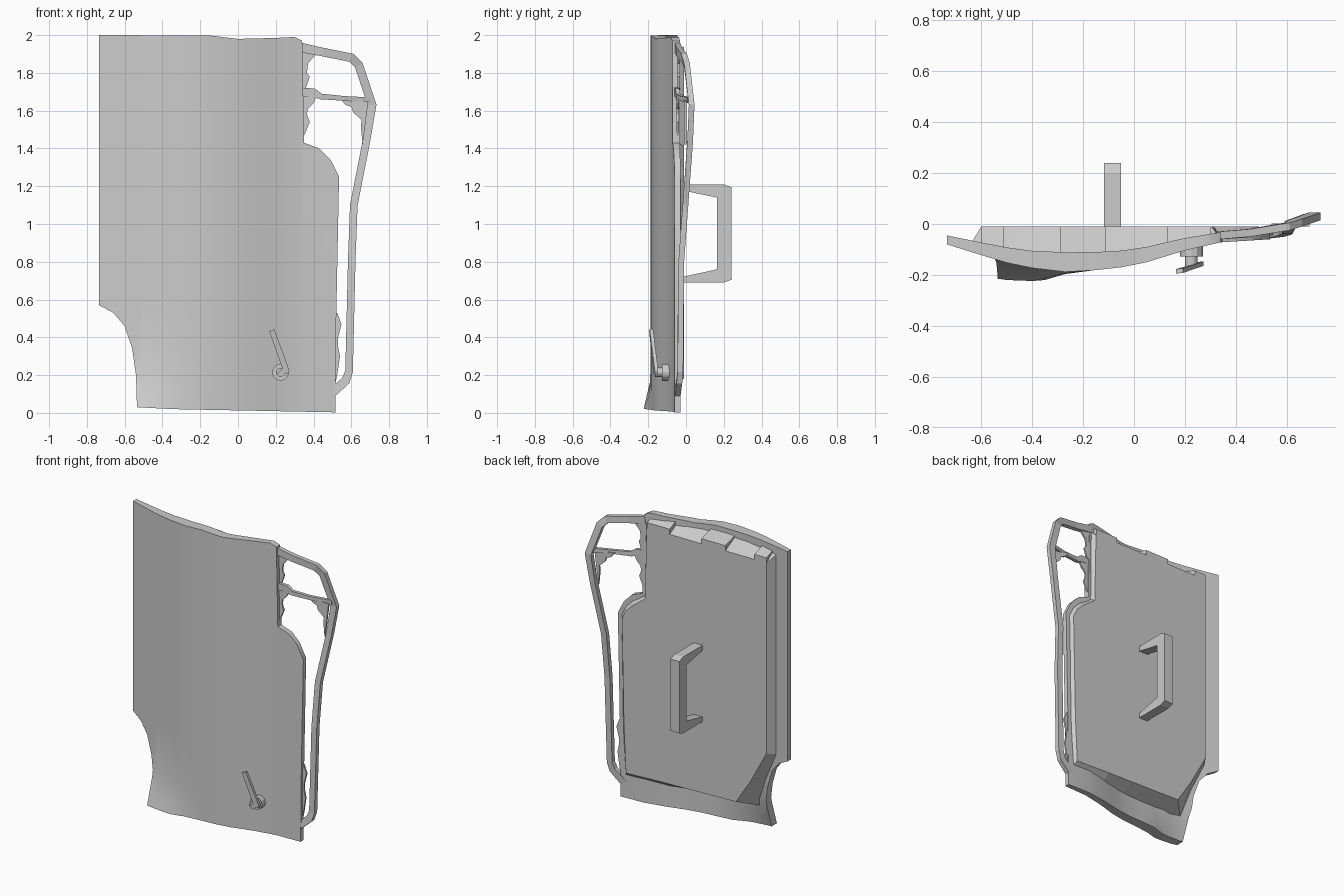
import bpy, bmesh, math
from mathutils import Vector

if "Cube" in bpy.data.objects:
    bpy.data.objects.remove(bpy.data.objects["Cube"])

grey = bpy.data.materials.new("plain grey")
grey.diffuse_color = (0.6, 0.6, 0.6, 1)
grey.use_nodes = True
grey.node_tree.nodes["Principled BSDF"].inputs["Base Color"].default_value = grey.diffuse_color


def lerp(table, x):
    for (a, u), (b, v) in zip(table, table[1:]):
        if x <= b:
            return u + (v - u) * max(0, x - a) / (b - a)
    return table[-1][1]


def finish(name, bm, smooth=None):
    bmesh.ops.recalc_face_normals(bm, faces=bm.faces)
    mesh = bpy.data.meshes.new(name)
    bm.to_mesh(mesh)
    bm.free()
    ob = bpy.data.objects.new(name, mesh)
    bpy.context.collection.objects.link(ob)
    mesh.materials.append(grey)
    if smooth:
        bpy.context.view_layer.objects.active = ob
        ob.select_set(True)
        bpy.ops.object.shade_smooth_by_angle(angle=math.radians(smooth))
        ob.select_set(False)
    return ob


def extrude_outline(name, pts, depth):
    """Flat polygon given in 3D, pushed along a vector."""
    bm = bmesh.new()
    f = bm.faces.new([bm.verts.new(p) for p in pts])
    r = bmesh.ops.extrude_face_region(bm, geom=[f])
    for v in r["geom"]:
        if isinstance(v, bmesh.types.BMVert):
            v.co += Vector(depth)
    return finish(name, bm)


def bar(name, path, widths, thick):
    """Rectangular bar following a path in the x-z plane, with y drift."""
    bm = bmesh.new()
    pts = [Vector(p) for p in path]
    rings = []
    for i, p in enumerate(pts):
        dirs = [(pts[j + 1] - pts[j]) for j in (i - 1, i) if 0 <= j < len(pts) - 1]
        dirs = [Vector((d.x, 0, d.z)).normalized() for d in dirs]
        t = sum(dirs, Vector()).normalized()
        n = Vector((t.z, 0, -t.x)) * (widths[i] / 2 / max(t.dot(dirs[0]), 0.5))
        h = Vector((0, thick / 2, 0))
        rings.append([bm.verts.new(p + s * n + k * h)
                      for s, k in ((1, 1), (1, -1), (-1, -1), (-1, 1))])
    for a, b in zip(rings, rings[1:]):
        for k in range(4):
            bm.faces.new((a[k], a[(k + 1) % 4], b[(k + 1) % 4], b[k]))
    bm.faces.new(rings[0])
    bm.faces.new(rings[-1])
    return finish(name, bm)


# Curved section of the panel, with a flared lower corner
FRONT = [(-.735, -.08), (-.6, -.122), (-.5, -.152), (-.4, -.173), (-.27, -.188),
         (-.16, -.182), (-.05, -.17), (.05, -.15), (.13, -.125), (.2, -.104),
         (.27, -.088), (.34, -.072), (.53, -.06)]
THICK = [(-.735, .035), (-.5, .06), (-.27, .077), (.05, .06), (.25, .045), (.53, .03)]
FLARE = [(-.54, .085), (-.44, .065), (-.35, .045), (-.25, .0), (.6, .0)]


def front_y(x, z):
    return lerp(FRONT, x) - lerp(FLARE, x) * max(0, 1 - z / .24)


def back_y(x, z):
    return front_y(x, z) + lerp(THICK, x)


# Main curved panel
outline = [(-.735, 2), (-.735, .57), (-.66, .53), (-.6, .46), (-.56, .34), (-.54, .2),
           (-.535, .03), (-.35, .02), (.515, .003), (.52, .5), (.535, 1.25), (.49, 1.34),
           (.43, 1.4), (.35, 1.43), (.34, 1.97), (.3, 1.99), (.2, 1.985), (0, 1.98),
           (-.15, 1.998)]
bm = bmesh.new()
bm.faces.new([bm.verts.new((x, 0, z)) for x, z in outline])
cuts = [((x, 0, 0), (1, 0, 0)) for x, _ in FRONT[1:-1]]
cuts += [((0, 0, z), (0, 0, 1)) for z in (.1, .24, .6, 1.43)]
for co, no in cuts:
    bmesh.ops.bisect_plane(bm, geom=bm.verts[:] + bm.edges[:] + bm.faces[:],
                           plane_co=co, plane_no=no, dist=1e-4)
r = bmesh.ops.extrude_face_region(bm, geom=bm.faces[:])
back = {g for g in r["geom"] if isinstance(g, bmesh.types.BMVert)}
for v in bm.verts:
    v.co.y = (back_y if v in back else front_y)(v.co.x, v.co.z)
finish("main_panel", bm, 30)

# Raised rear block: flat face with sloped rim down to the panel
face = [(-.6, 1.9), (-.6, .6), (-.48, .38), (-.37, .21), (-.2, .205), (0, .2), (.2, .195),
        (.46, .185), (.475, .5), (.49, 1.23), (.46, 1.29), (.41, 1.34), (.315, 1.41),
        (.305, 1.89), (.2, 1.9), (.05, 1.9), (-.1, 1.9), (-.27, 1.9), (-.45, 1.9)]
rim = [(-.64, 1.95), (-.64, .58), (-.55, .38), (-.49, .17), (-.25, .16), (0, .155), (.2, .15),
       (.48, .15), (.505, .5), (.515, 1.25), (.48, 1.32), (.43, 1.37), (.335, 1.43),
       (.33, 1.93), (.2, 1.95), (.05, 1.95), (-.1, 1.955), (-.27, 1.96), (-.45, 1.955)]
bm = bmesh.new()
a = [bm.verts.new((x, -.01, z)) for x, z in face]
b = [bm.verts.new((x, back_y(x, z) - .012, z)) for x, z in rim]
bm.faces.new(a)
for i in range(len(a)):
    j = (i + 1) % len(a)
    bm.faces.new((a[i], a[j], b[j], b[i]))
finish("rear_block", bm)

# Three stepped lugs along the top of the rear block
for i, (x0, x1) in enumerate(((-.6, -.51), (-.29, -.11), (.13, .3))):
    yb = min(back_y(x0, 1.9), back_y(x1, 1.9)) - .01
    extrude_outline(f"top_lug_{i + 1}", [(x0, -.01, 1.85), (x0, -.01, 1.935),
                    (x0, yb, 1.968), (x0, yb, 1.85)], (x1 - x0, 0, 0))

# Rear grab handle
grip = [(-.02, 1.21), (.2, 1.21), (.24, 1.195), (.24, .705), (.2, .69), (-.02, .69),
        (-.02, .72), (.165, .76), (.165, 1.14), (-.02, 1.178)]
extrude_outline("grab_handle", [(-.118, y, z) for y, z in grip], (.066, 0, 0))

# Side frame and its crossbar
bar("side_frame", [(.33, -.045, 1.935), (.45, -.035, 1.91), (.6, -.01, 1.88), (.64, .005, 1.84),
                   (.71, .03, 1.63), (.68, .022, 1.44), (.613, -.003, 1.1), (.602, -.025, .8),
                   (.588, -.03, .22), (.57, -.035, .17), (.49, -.045, .1)],
    [.05, .045, .045, .045, .045, .04, .04, .04, .04, .045, .05], .03)
bar("crossbar", [(.33, -.05, 1.70), (.4, -.045, 1.695), (.44, -.042, 1.675),
                 (.56, -.02, 1.665), (.7, .02, 1.655)], [.045, .045, .03, .025, .03], .022)

# Ragged thin remnants around the openings
scraps = [
    (-.045, [(.335, 1.92), (.42, 1.905), (.37, 1.85), (.365, 1.8), (.38, 1.78), (.36, 1.72), (.335, 1.7)]),
    (-.05, [(.335, 1.7), (.42, 1.68), (.4, 1.64), (.37, 1.61), (.365, 1.58), (.38, 1.54),
            (.355, 1.48), (.335, 1.44)]),
    (-.01, [(.54, 1.665), (.69, 1.65), (.66, 1.42), (.65, 1.52), (.655, 1.55), (.61, 1.59),
            (.6, 1.62), (.57, 1.63)]),
    (-.045, [(.51, .53), (.525, .53), (.548, .47), (.53, .4), (.528, .36), (.54, .3),
             (.525, .2), (.51, .13)])]
for i, (y, pts) in enumerate(scraps):
    extrude_outline(f"ragged_scrap_{i + 1}", [(x, y, z) for x, z in pts], (0, .012, 0))

# Front latch: round base, stem and tilted lever
for name, r, y0, y1 in (("latch_base", .045, -.06, -.128), ("latch_stem", .024, -.12, -.165)):
    extrude_outline(name, [(.225 + r * math.cos(k * math.pi / 6), y0,
                            .215 + r * math.sin(k * math.pi / 6)) for k in range(12)],
                    (0, y1 - y0, 0))
extrude_outline("latch_lever", [(.205, -.175, .21), (.268, -.165, .205), (.272, -.165, .225),
                                (.192, -.192, .443), (.165, -.195, .433), (.235, -.175, .235)],
                (0, .018, 0))
